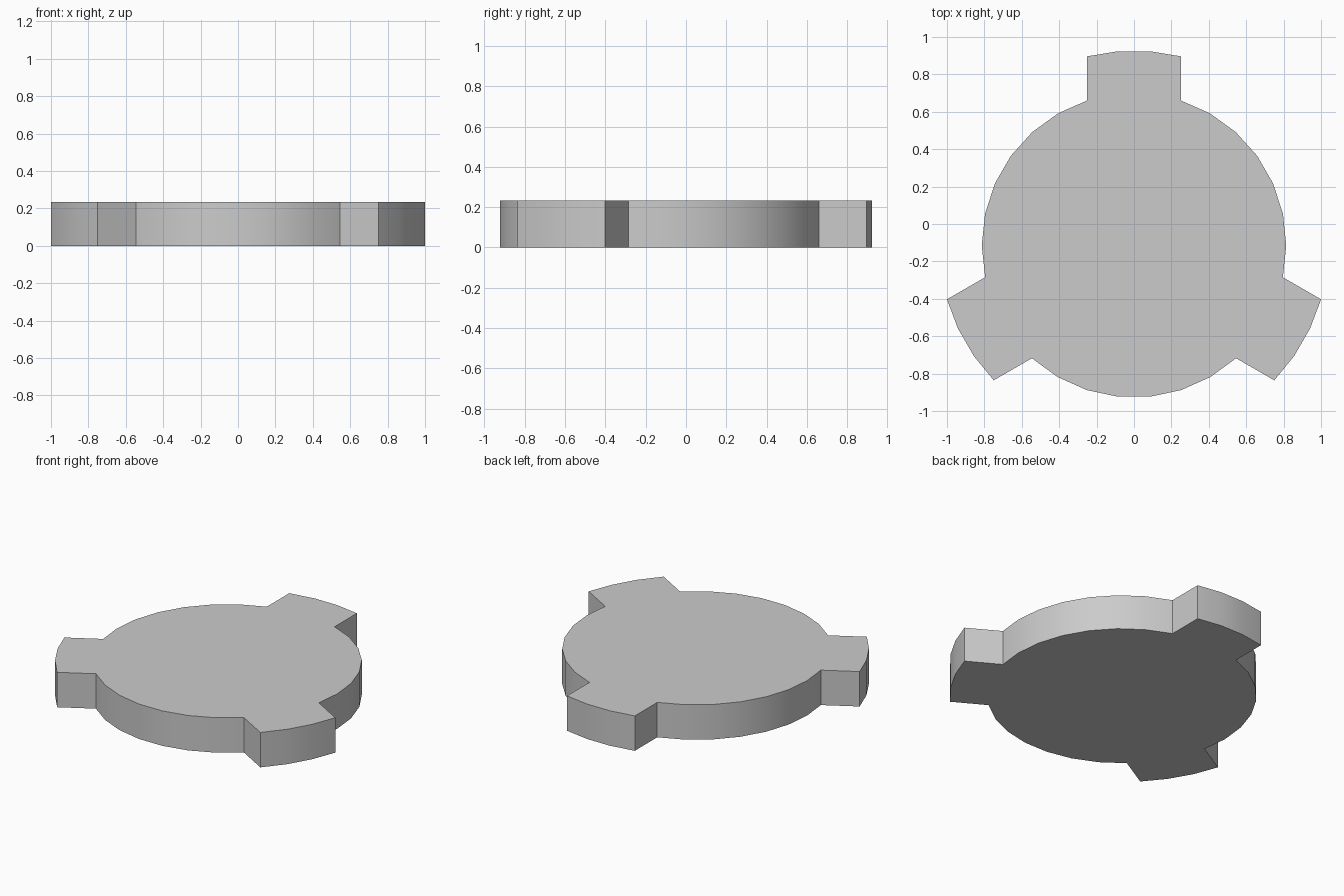
import bpy, bmesh
from math import asin, sin, cos, radians

if "Cube" in bpy.data.objects:
    bpy.data.objects.remove(bpy.data.objects["Cube"])

R_DISC, R_TAB, HALF_W = 0.814, 1.041, 0.25
CY, HEIGHT = -0.114, 0.233


def arc(radius, start, end, segments):
    """Points along an arc about the disc centre, ends included."""
    steps = [start + (end - start) * i / segments for i in range(segments + 1)]
    return [(radius * cos(a), CY + radius * sin(a)) for a in steps]


# Outline: three parallel-sided tabs, each followed by a stretch of disc rim
tab = asin(HALF_W / R_TAB)
notch = asin(HALF_W / R_DISC)
outline = []
for k in range(3):
    mid = radians(90 + 120 * k)
    outline += arc(R_TAB, mid - tab, mid + tab, 3)
    outline += arc(R_DISC, mid + notch, mid + radians(120) - notch, 7)

# Extrude the outline into a solid plate
bm = bmesh.new()
base = bm.faces.new([bm.verts.new((x, y, 0)) for x, y in outline])
top = bmesh.ops.extrude_face_region(bm, geom=[base], use_keep_orig=True)
bmesh.ops.translate(bm, vec=(0, 0, HEIGHT),
                    verts=[v for v in top["geom"] if isinstance(v, bmesh.types.BMVert)])
bmesh.ops.recalc_face_normals(bm, faces=bm.faces)
mesh = bpy.data.meshes.new("tabbed_disc")
bm.to_mesh(mesh)
bm.free()
plate = bpy.data.objects.new("tabbed_disc", mesh)
bpy.context.collection.objects.link(plate)

# Smooth the curved rim, keep tab corners and flat faces sharp
bpy.context.view_layer.objects.active = plate
plate.select_set(True)
bpy.ops.object.shade_smooth_by_angle(angle=radians(30))
